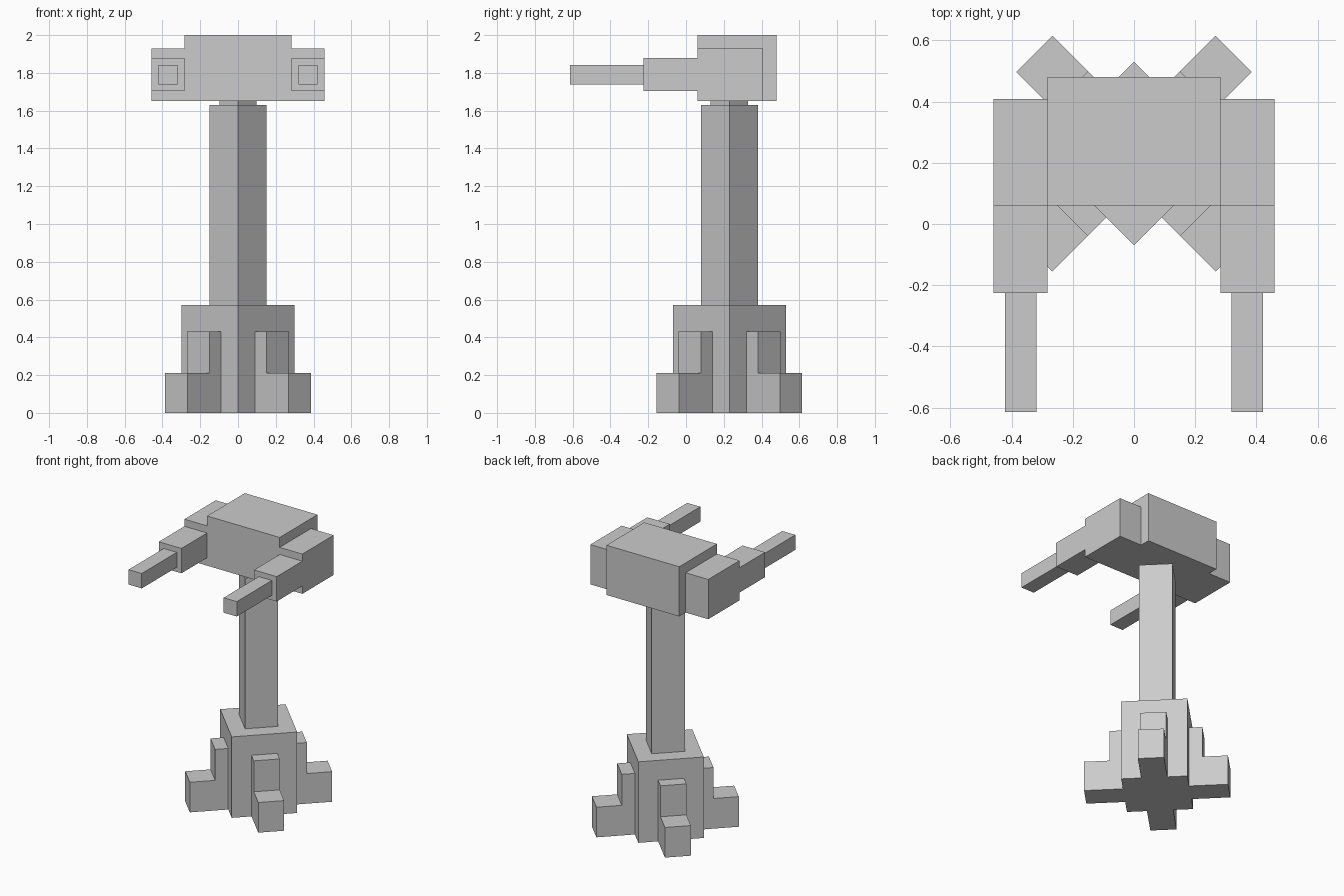
import bpy
import bmesh
import math
from mathutils import Matrix, Vector

if "Cube" in bpy.data.objects:
    bpy.data.objects.remove(bpy.data.objects["Cube"])

grey = bpy.data.materials.new("plain grey")
grey.diffuse_color = (0.6, 0.6, 0.6, 1)
grey.use_nodes = True
grey.node_tree.nodes["Principled BSDF"].inputs["Base Color"].default_value = grey.diffuse_color

CENTRE_Y = 0.23  # axis of the column and base


def block(name, lo, hi, turn=None):
    """Box between two corners; with turn, it is spun about the column axis."""
    lo, hi = Vector(lo), Vector(hi)
    size = hi - lo
    bm = bmesh.new()
    bmesh.ops.create_cube(bm, size=1, matrix=Matrix.Translation((lo + hi) / 2)
                          @ Matrix.Diagonal((*size, 1)))
    if turn is not None:
        bm.transform(Matrix.Translation((0, CENTRE_Y, 0))
                     @ Matrix.Rotation(math.radians(turn), 4, 'Z'))
    mesh = bpy.data.meshes.new(name)
    bm.to_mesh(mesh)
    bm.free()
    mesh.materials.append(grey)
    obj = bpy.data.objects.new(name, mesh)
    bpy.context.collection.objects.link(obj)
    return obj


# Pedestal, column and neck, standing corner-on to the front
for name, half, z0, z1 in (("pedestal", 0.212, 0, 0.57),
                           ("column", 0.107, 0.57, 1.63),
                           ("neck", 0.07, 1.63, 1.65)):
    block(name, (-half, -half, z0), (half, half, z1), 45)

# Four stepped feet on the pedestal's faces
for i in range(4):
    angle = 45 + 90 * i
    block("foot", (0.212, -0.084, 0), (0.461, 0.084, 0.212), angle)
    block("foot_brace", (0.212, -0.084, 0.212), (0.297, 0.084, 0.43), angle)

# Head
block("head", (-0.283, 0.06, 1.65), (0.283, 0.48, 2.0))

# Side pods, each with a stepped barrel pointing forward
for side, s in (("left", -1), ("right", 1)):
    for part, x0, x1, y0, y1, z0, z1 in (
            ("pod", 0.283, 0.459, 0.06, 0.408, 1.65, 1.93),
            ("barrel_sleeve", 0.283, 0.459, -0.225, 0.06, 1.705, 1.88),
            ("barrel", 0.319, 0.421, -0.615, -0.225, 1.738, 1.843)):
        xs = sorted((s * x0, s * x1))
        block(f"{side}_{part}", (xs[0], y0, z0), (xs[1], y1, z1))
